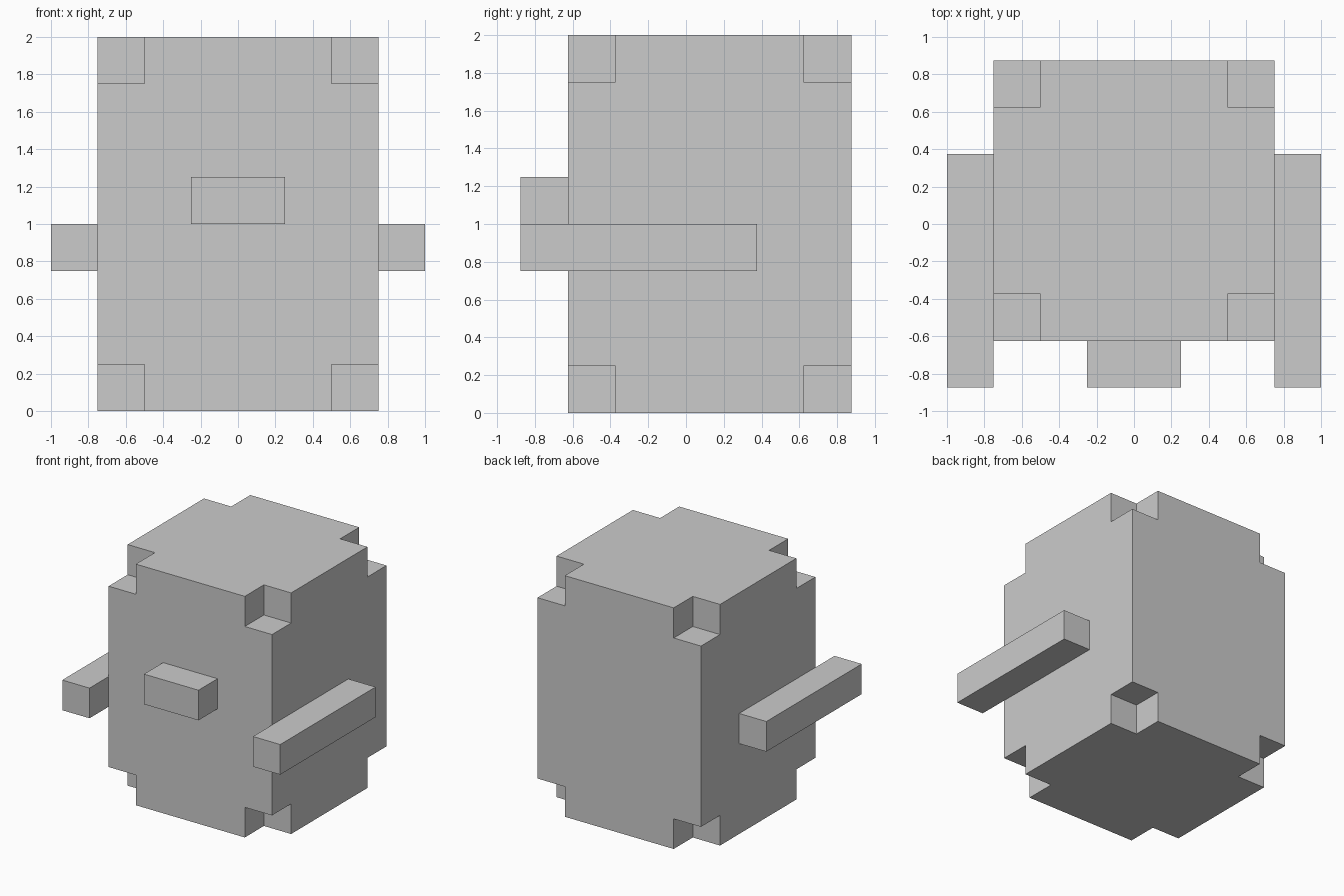
import bpy, bmesh
from itertools import product
from mathutils import Vector

if "Cube" in bpy.data.objects:
    bpy.data.objects.remove(bpy.data.objects["Cube"])


def finish(bm, name):
    bmesh.ops.recalc_face_normals(bm, faces=bm.faces[:])
    mesh = bpy.data.meshes.new(name)
    bm.to_mesh(mesh)
    bm.free()
    obj = bpy.data.objects.new(name, mesh)
    bpy.context.collection.objects.link(obj)
    return obj


def box(name, lo, hi):
    """Axis-aligned box between two opposite corners."""
    lo, hi = Vector(lo), Vector(hi)
    bm = bmesh.new()
    bmesh.ops.create_cube(bm, size=1)
    bmesh.ops.scale(bm, vec=hi - lo, verts=bm.verts[:])
    bmesh.ops.translate(bm, vec=(lo + hi) / 2, verts=bm.verts[:])
    return finish(bm, name)


def notched_box(name, lo, hi, notch):
    """Box with a cube cut out of each of its eight corners."""
    cuts = [(a, a + notch, b - notch, b) for a, b in zip(lo, hi)]
    # 3x3x3 blocks, leaving out the corner ones
    cells = {c for c in product(range(3), repeat=3) if 1 in c}
    bm = bmesh.new()
    for cell in cells:
        for axis, side in product(range(3), (0, 1)):
            neighbour = list(cell)
            neighbour[axis] += 2 * side - 1
            if tuple(neighbour) in cells:
                continue
            # Outer face where there is no neighbouring block
            u, v = (axis + 1) % 3, (axis + 2) % 3
            corners = []
            for du, dv in ((0, 0), (1, 0), (1, 1), (0, 1)):
                p = list(cell)
                p[axis] += side
                p[u] += du
                p[v] += dv
                corners.append(bm.verts.new([cuts[i][p[i]] for i in range(3)]))
            bm.faces.new(corners)
    bmesh.ops.remove_doubles(bm, verts=bm.verts[:], dist=1e-4)
    bmesh.ops.recalc_face_normals(bm, faces=bm.faces[:])
    bmesh.ops.dissolve_limit(bm, angle_limit=0.01, verts=bm.verts[:], edges=bm.edges[:])
    return finish(bm, name)


# Body with stepped corners
notched_box("body", (-0.75, -0.625, 0), (0.75, 0.875, 2), 0.25)

# Nose block on the front
box("nose", (-0.25, -0.875, 1), (0.25, -0.625, 1.25))

# Side arms reaching forward
for side, x in (("left", -1.0), ("right", 0.75)):
    box(f"{side}_arm", (x, -0.875, 0.75), (x + 0.25, 0.375, 1))
